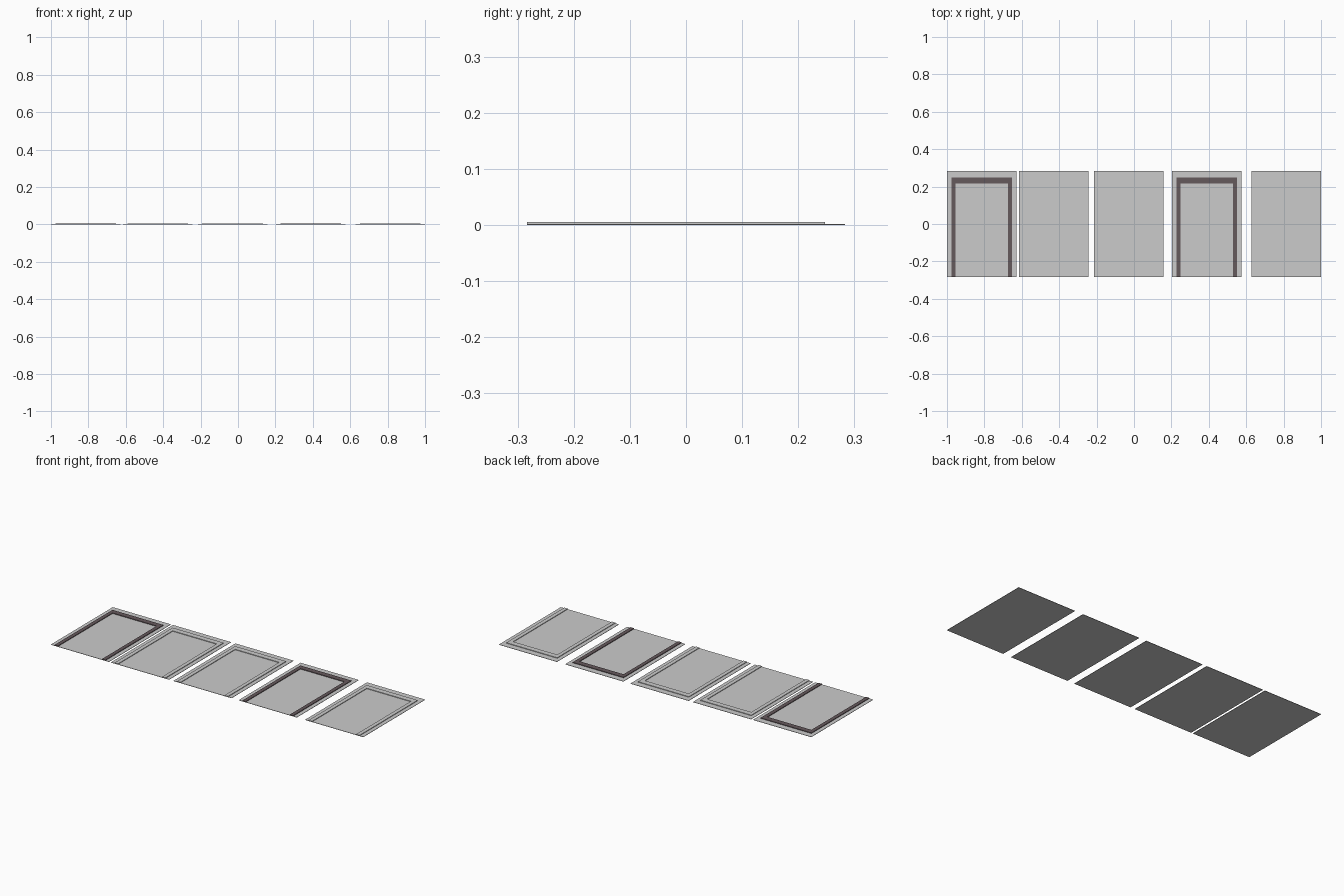
import bpy, bmesh

if "Cube" in bpy.data.objects:
    bpy.data.objects.remove(bpy.data.objects["Cube"])

PW, PD = 0.372, 0.566       # panel size
BASE_T, TOP = 0.002, 0.0055  # base thickness, frame top
INSET, BAR = 0.023, 0.022   # frame margin and side bar width
Y_OUT, Y_IN = 0.248, 0.217  # frame head bar limits


def prism(name, outline, z0, z1, x, mat=None):
    """Extrude a flat outline between two heights."""
    bm = bmesh.new()
    face = bm.faces.new([bm.verts.new((px, py, z0)) for px, py in outline])
    ext = bmesh.ops.extrude_face_region(bm, geom=[face])
    top = [g for g in ext["geom"] if isinstance(g, bmesh.types.BMVert)]
    bmesh.ops.translate(bm, verts=top, vec=(0, 0, z1 - z0))
    bmesh.ops.recalc_face_normals(bm, faces=bm.faces)
    mesh = bpy.data.meshes.new(name)
    bm.to_mesh(mesh)
    bm.free()
    obj = bpy.data.objects.new(name, mesh)
    obj.location.x = x
    if mat:
        mesh.materials.append(mat)
    bpy.context.collection.objects.link(obj)
    return obj


dark = bpy.data.materials.new("dark_frame")
dark.diffuse_color = (0.13, 0.10, 0.107, 1)
dark.use_nodes = True
dark.node_tree.nodes["Principled BSDF"].inputs["Base Color"].default_value = dark.diffuse_color

h, d = PW / 2, PD / 2
xo = h - INSET
xi = xo - BAR
rect = [(-h, -d), (h, -d), (h, d), (-h, d)]
# U-shaped door surround, open at the front edge
surround = [(-xo, -d), (-xi, -d), (-xi, Y_IN), (xi, Y_IN),
            (xi, -d), (xo, -d), (xo, Y_OUT), (-xo, Y_OUT)]

# five flat panels laid side by side, first and fourth with dark frames
for i, left in enumerate([-1.0, -0.615, -0.215, 0.203, 0.628]):
    cx = left + h
    prism(f"panel_{i + 1}", rect, 0, BASE_T, cx)
    prism(f"door_frame_{i + 1}", surround, BASE_T, TOP, cx,
          dark if i in (0, 3) else None)
